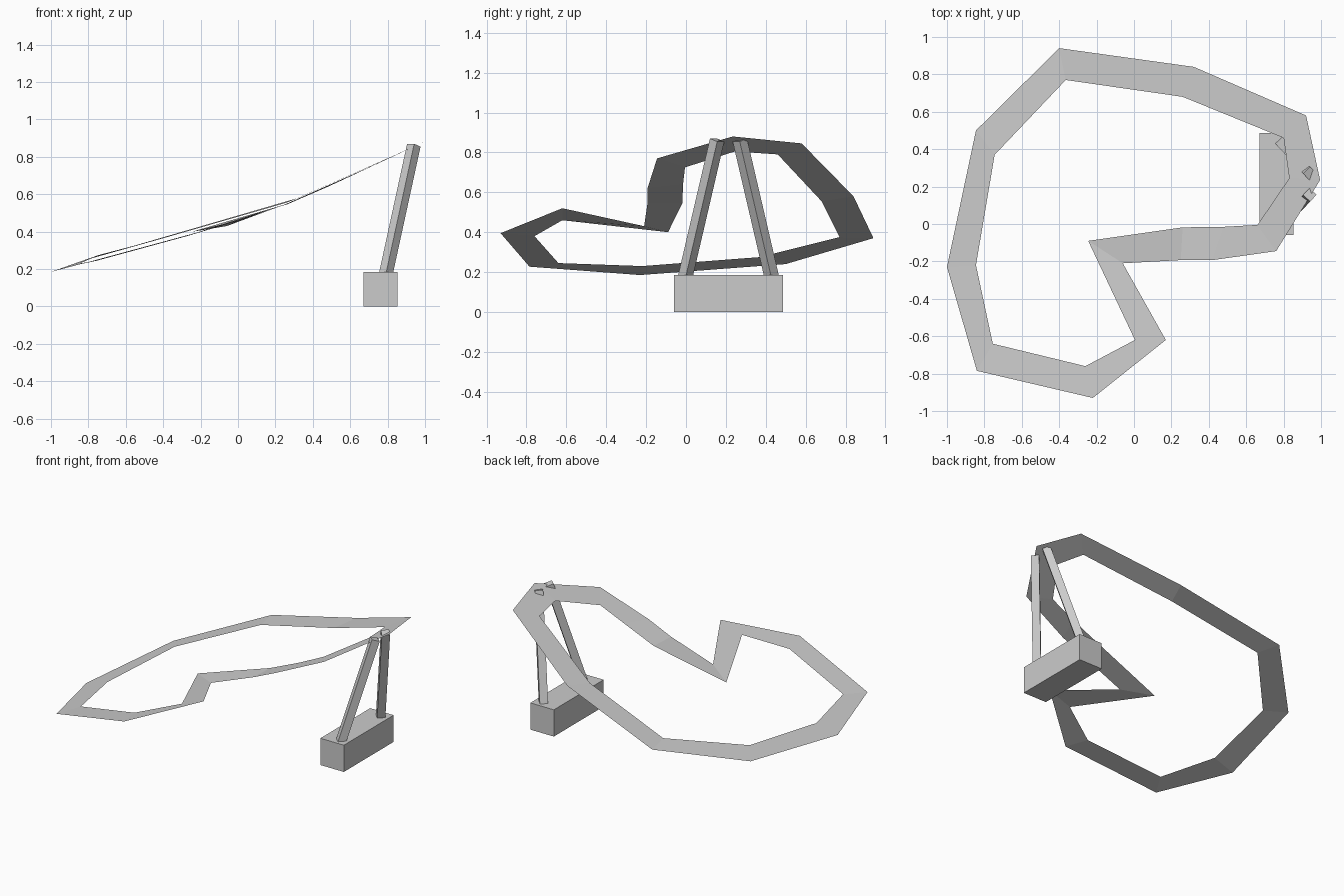
import bpy
from mathutils import Vector, Matrix

if "Cube" in bpy.data.objects:
    bpy.data.objects.remove(bpy.data.objects["Cube"])


def add_mesh(name, verts, faces):
    mesh = bpy.data.meshes.new(name)
    mesh.from_pydata(verts, [], faces)
    mesh.update()
    obj = bpy.data.objects.new(name, mesh)
    bpy.context.collection.objects.link(obj)
    return obj


def add_box(name, size, matrix):
    bpy.ops.mesh.primitive_cube_add(size=1)
    obj = bpy.context.object
    obj.name = name
    obj.matrix_world = matrix @ Matrix.Diagonal((*size, 1))
    return obj


# Tilted kidney-shaped band: outer and inner outlines
outer = [(-.40, .94, .37), (.32, .84, .58), (.92, .58, .845), (.995, .235, .88),
         (.76, -.145, .77), (.42, -.193, .62), (.25, -.193, .545), (-.06, -.21, .43),
         (.17, -.62, .52), (-.22, -.93, .395), (-.84, -.785, .227), (-1, -.23, .185),
         (-.845, .50, .24)]
inner = [(-.365, .77, .375), (.26, .68, .555), (.80, .46, .79), (.83, .245, .805),
         (.66, -.005, .725), (.48, -.015, .64), (.26, -.018, .545), (-.245, -.09, .40),
         (.005, -.62, .46), (-.26, -.76, .38), (-.755, -.64, .245), (-.845, -.22, .23),
         (-.745, .37, .275)]
n = len(outer)
add_mesh("ring_band", outer + inner,
         [(i, n + i, n + (i + 1) % n, (i + 1) % n) for i in range(n)])

# Base block
add_box("base_block", (.18, .545, .185), Matrix.Translation((.762, .213, .0925)))

# Pair of leaning struts, mirrored about the middle of the base
mid_y = .213
for side, name in ((-1, "front_strut"), (1, "rear_strut")):
    top = Vector((.94, mid_y + side * .057, .862))
    low = Vector((.783, mid_y + side * .225, .14))
    axis = top - low
    turn = axis.to_track_quat('Z', 'Y').to_matrix().to_4x4()
    add_box(name, (.052, .052, axis.length), Matrix.Translation((top + low) / 2) @ turn)
